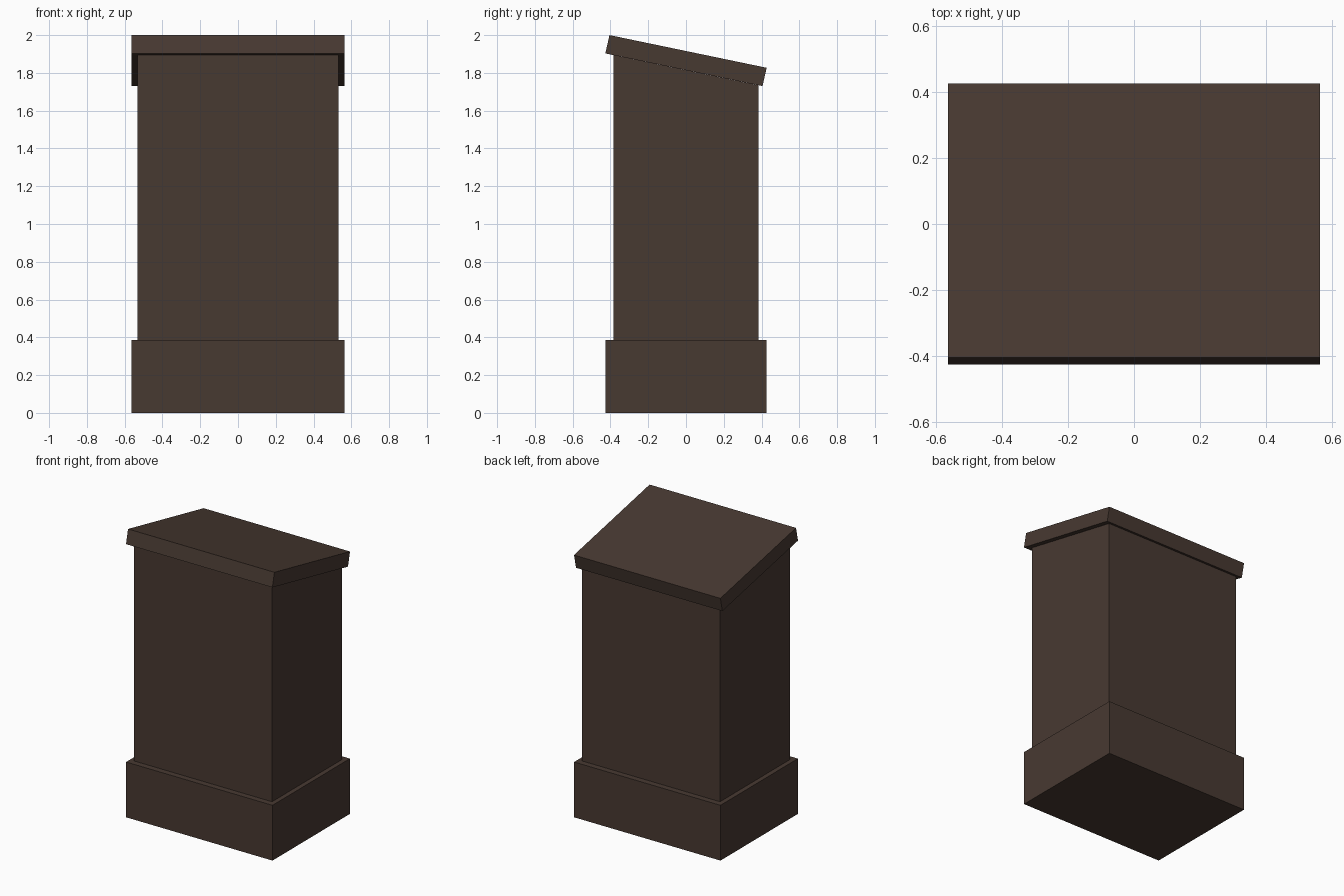
import bpy, bmesh

if "Cube" in bpy.data.objects:
    bpy.data.objects.remove(bpy.data.objects["Cube"])

wood = bpy.data.materials.new("dark brown")
wood.diffuse_color = (0.064, 0.041, 0.031, 1)
wood.use_nodes = True
wood.node_tree.nodes["Principled BSDF"].inputs["Base Color"].default_value = wood.diffuse_color


def extrude_profile(name, profile, half_width):
    """Extrude a closed (y, z) profile symmetrically along x."""
    bm = bmesh.new()
    face = bm.faces.new([bm.verts.new((-half_width, y, z)) for y, z in profile])
    out = bmesh.ops.extrude_face_region(bm, geom=[face])
    moved = [v for v in out["geom"] if isinstance(v, bmesh.types.BMVert)]
    bmesh.ops.translate(bm, verts=moved, vec=(2 * half_width, 0, 0))
    bmesh.ops.recalc_face_normals(bm, faces=bm.faces)
    mesh = bpy.data.meshes.new(name)
    bm.to_mesh(mesh)
    bm.free()
    mesh.materials.append(wood)
    obj = bpy.data.objects.new(name, mesh)
    bpy.context.collection.objects.link(obj)
    return obj


# plinth at the bottom
extrude_profile("plinth", [(-0.426, 0), (0.426, 0), (0.426, 0.385), (-0.426, 0.385)], 0.564)
# main body with a sloped top meeting the lid
extrude_profile("body", [(-0.384, 0.385), (0.384, 0.385), (0.384, 1.734), (-0.384, 1.894)], 0.531)
# tilted slab lid
extrude_profile("lid", [(-0.427, 1.903), (0.405, 1.73), (0.427, 1.827), (-0.405, 2.0)], 0.564)
